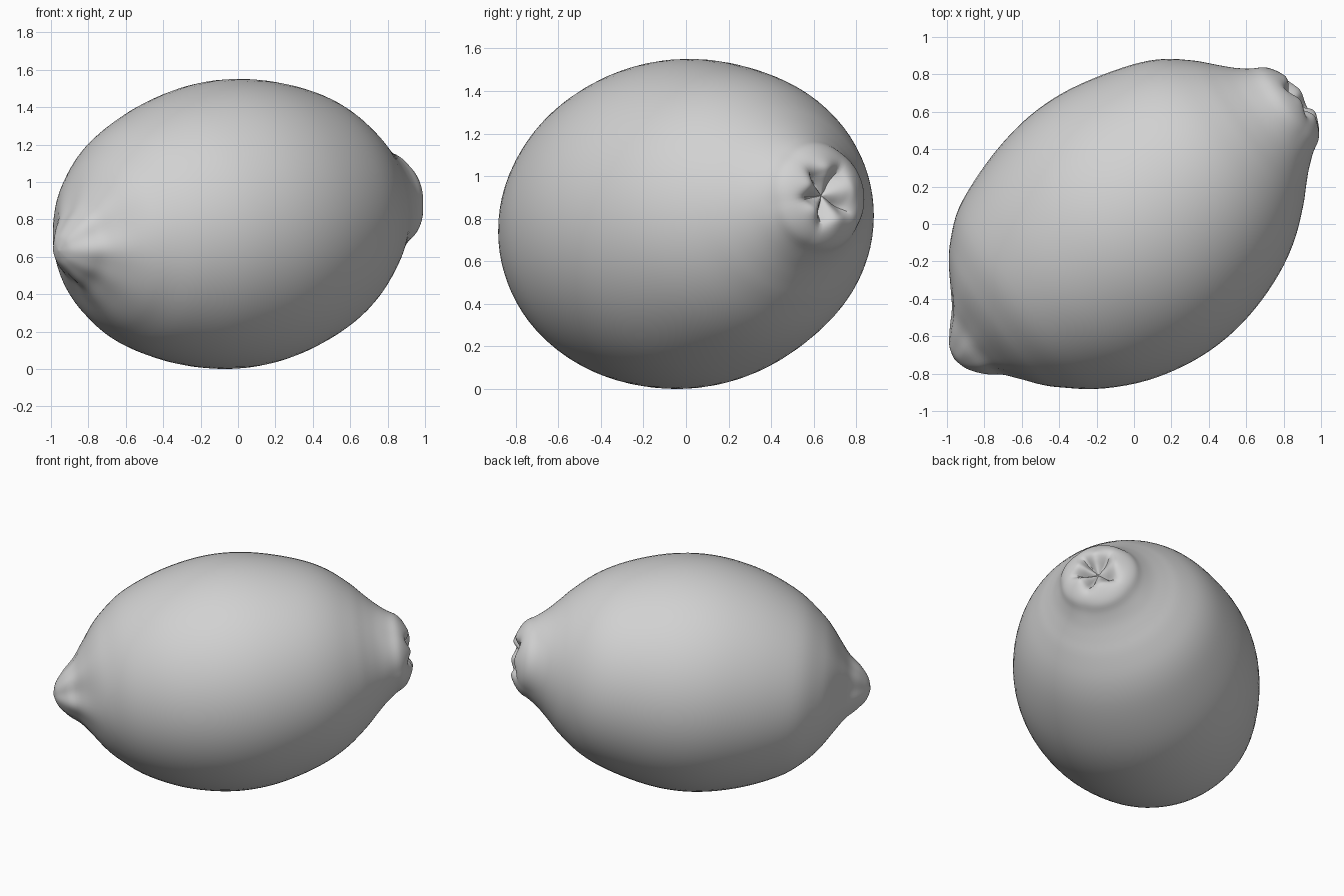
import bpy, bmesh, math
from mathutils import Vector

cube = bpy.data.objects.get("Cube")
if cube:
    bpy.data.objects.remove(cube, do_unlink=True)

# Skin material
skin = bpy.data.materials.new("grey skin")
skin.use_nodes = True
GREY = (0.64, 0.64, 0.64, 1)
skin.diffuse_color = GREY
skin.node_tree.nodes["Principled BSDF"].inputs["Base Color"].default_value = GREY

# Profile along the fruit's axis: (distance, radius), from pointed tip to stem pit
PROFILE = [Vector(p) for p in (
    (-1.215, 0), (-1.205, .045), (-1.185, .09), (-1.13, .155), (-1.06, .218),
    (-1.0, .3), (-.92, .412), (-.84, .496), (-.7, .608), (-.5, .704),
    (-.3, .763), (-.1, .791), (.1, .784), (.3, .743), (.5, .674),
    (.65, .592), (.78, .485), (.86, .403), (.93, .334), (1.0, .28),
    (1.06, .245), (1.1, .195), (1.12, .14), (1.105, .10), (1.08, .06), (1.05, 0))]
STEPS, SIDES = 4, 72

# Fruit axis, tilted up towards the stem
axis = Vector((.8, .6, .122)).normalized()
side = axis.cross(Vector((0, 0, 1))).normalized()
up = side.cross(axis)


def smooth_profile(points):
    """Catmull-Rom curve through the profile points."""
    out = []
    for i in range(len(points) - 1):
        a, b, c = points[max(i - 1, 0)], points[i], points[i + 1]
        d = points[min(i + 2, len(points) - 1)]
        for k in range(STEPS):
            s = k / STEPS
            out.append((2 * b + (c - a) * s + (2 * a - 5 * b + 4 * c - d) * s * s
                        + (3 * b - a - 3 * c + d) * s ** 3) / 2)
    return out + [points[-1]]


def bump(x, mid, width):
    return math.exp(-((x - mid) / width) ** 2)


def spine(t):
    """Slightly bent centre line of the fruit."""
    sway = .015 * bump(t, -1.15, .1) - .022 * bump(t, -.8, .25) - .015 * bump(t, .7, .25)
    return axis * t + side * sway


def surface_point(t, r, angle):
    # creases fanning out from the pointed tip
    crease = math.cos(5 * angle + 1) + .6 * math.cos(8 * angle)
    r *= 1 + .04 * bump(t, -1.08, .12) * crease
    core = spine(t)
    # lobed, ragged rim and star-shaped pit at the stem end
    if t > .95:
        lobe = abs(math.sin(2.5 * angle + .4 + .6 * math.sin(angle))) - .8
        near = min(1, (t - .95) / .1)
        r *= 1 + .03 * near * lobe
        core += axis * .06 * near * lobe * bump(r, .1, .06)
    return core + (side * math.cos(angle) + up * .975 * math.sin(angle)) * r


bm = bmesh.new()
curve = smooth_profile(PROFILE)
rings = [[bm.verts.new(surface_point(p.x, max(p.y, .001), math.tau * j / SIDES))
          for j in range(SIDES)] for p in curve[1:-1]]
for low, high in zip(rings, rings[1:]):
    for j in range(SIDES):
        k = (j + 1) % SIDES
        bm.faces.new((low[j], low[k], high[k], high[j]))

# Close the two poles
for ring, end in ((rings[0], PROFILE[0]), (rings[-1], PROFILE[-1])):
    pole = bm.verts.new(spine(end.x))
    for j in range(SIDES):
        bm.faces.new((ring[j], ring[(j + 1) % SIDES], pole))
bmesh.ops.recalc_face_normals(bm, faces=bm.faces)

# Centre the fruit and stand it on the ground
xs, ys, zs = zip(*(v.co for v in bm.verts))
base = Vector(((min(xs) + max(xs)) / 2, (min(ys) + max(ys)) / 2, min(zs)))
bmesh.ops.translate(bm, verts=bm.verts, vec=-base)

mesh = bpy.data.meshes.new("lemon")
bm.to_mesh(mesh)
bm.free()
mesh.materials.append(skin)
lemon = bpy.data.objects.new("lemon", mesh)
bpy.context.collection.objects.link(lemon)

# Smooth skin, sharp folds in the stem pit
bpy.ops.object.select_all(action="DESELECT")
lemon.select_set(True)
bpy.context.view_layer.objects.active = lemon
bpy.ops.object.shade_smooth_by_angle(angle=math.radians(40))
